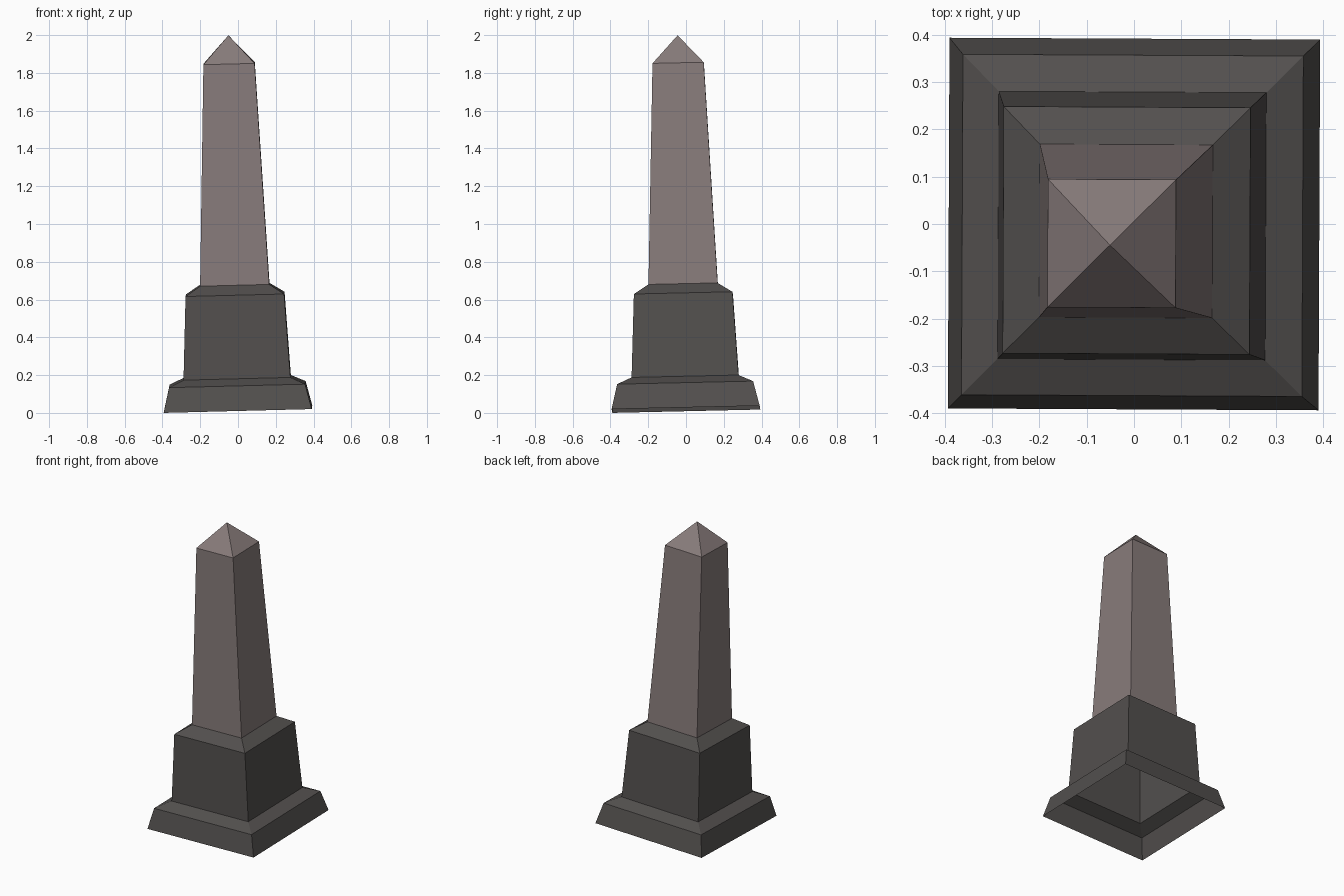
import bpy
import bmesh
from mathutils import Matrix

if "Cube" in bpy.data.objects:
    bpy.data.objects.remove(bpy.data.objects["Cube"])


def material(name, rgb):
    m = bpy.data.materials.new(name)
    m.diffuse_color = (*rgb, 1.0)
    m.use_nodes = True
    m.node_tree.nodes["Principled BSDF"].inputs["Base Color"].default_value = m.diffuse_color
    return m


dark_stone = material("dark stone", (0.085, 0.079, 0.076))
pale_stone = material("pale stone", (0.245, 0.200, 0.197))

# The whole monument leans slightly towards -x and -y
LEAN = (Matrix.Translation((0, 0, 0.019))
        @ Matrix.Rotation(-0.0257, 4, 'Y')
        @ Matrix.Rotation(0.0225, 4, 'X')
        @ Matrix.Rotation(-0.005, 4, 'Z'))


def square_shell(name, profile, mat):
    """Open square shell through (half width, height) rings; width 0 is a point."""
    bm = bmesh.new()
    rings = []
    for w, z in profile:
        if w == 0:
            rings.append([bm.verts.new((0, 0, z))] * 4)
        else:
            rings.append([bm.verts.new((sx * w, sy * w, z))
                          for sx, sy in ((-1, -1), (1, -1), (1, 1), (-1, 1))])
    for low, high in zip(rings, rings[1:]):
        for i in range(4):
            j = (i + 1) % 4
            corners = [low[i], low[j], high[j], high[i]]
            bm.faces.new(list(dict.fromkeys(corners)))
    bm.transform(LEAN)
    mesh = bpy.data.meshes.new(name)
    bm.to_mesh(mesh)
    bm.free()
    mesh.materials.append(mat)
    obj = bpy.data.objects.new(name, mesh)
    bpy.context.collection.objects.link(obj)
    return obj


# Base slab, hollow and open underneath, with sloped top ledge
square_shell("base_slab", [(0.392, 0), (0.36, 0.132), (0.283, 0.168)], dark_stone)
# Pedestal block with sloped shoulder
square_shell("pedestal", [(0.283, 0.168), (0.261, 0.61), (0.183, 0.661)], dark_stone)
# Tapered shaft with pyramid tip
square_shell("shaft", [(0.183, 0.661), (0.1355, 1.832), (0, 1.981)], pale_stone)
